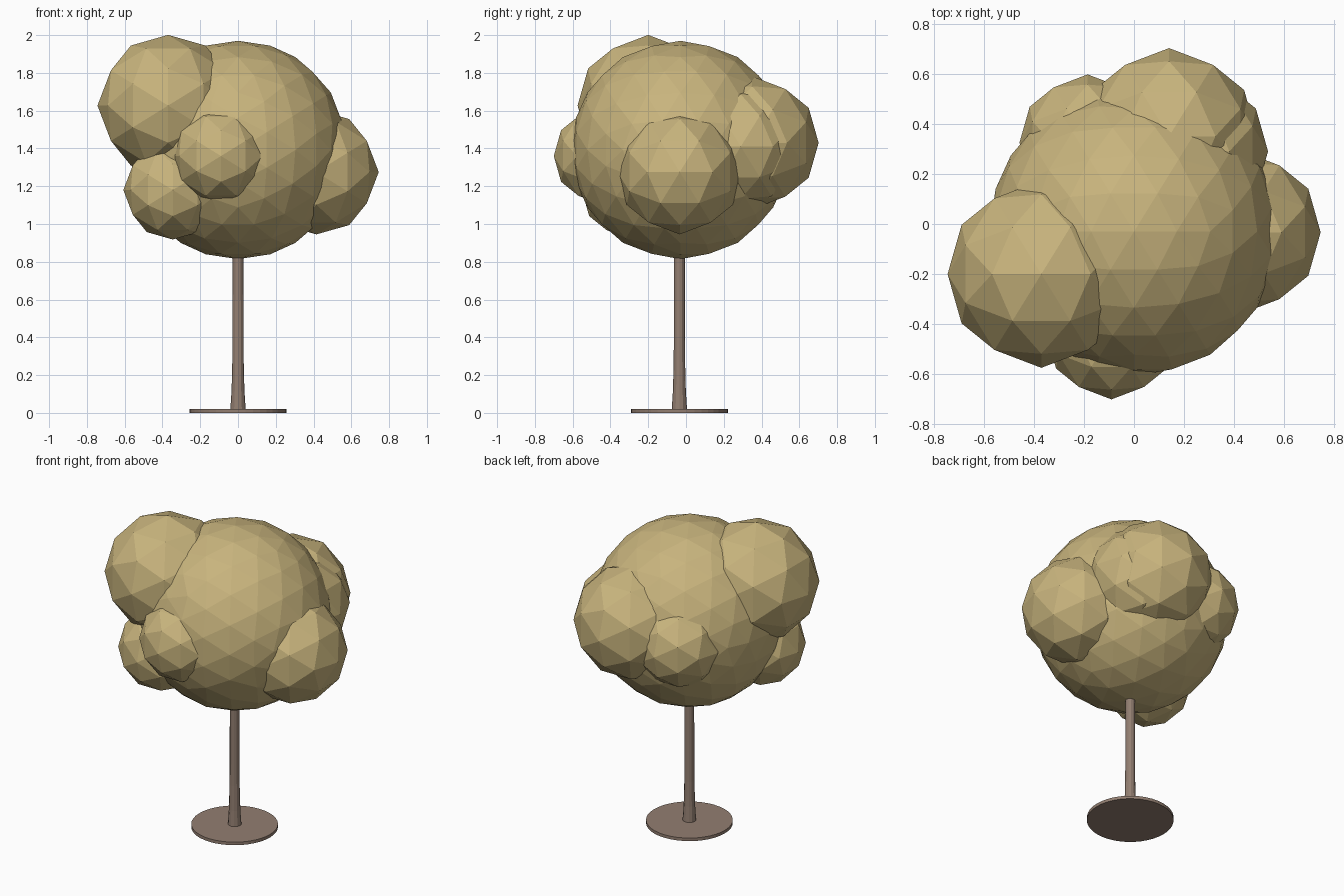
import bpy, bmesh, math
from mathutils import Matrix

if "Cube" in bpy.data.objects:
    bpy.data.objects.remove(bpy.data.objects["Cube"])


def material(name, rgb):
    m = bpy.data.materials.new(name)
    m.diffuse_color = (*rgb, 1)
    m.use_nodes = True
    m.node_tree.nodes["Principled BSDF"].inputs["Base Color"].default_value = m.diffuse_color
    return m


foliage = material("tan_foliage", (0.578, 0.456, 0.205))
bark = material("brown_bark", (0.29, 0.21, 0.165))
Y = -0.035  # the trunk stands slightly forward of the origin


def add_object(name, bm, mat):
    bmesh.ops.recalc_face_normals(bm, faces=bm.faces[:])
    mesh = bpy.data.meshes.new(name)
    bm.to_mesh(mesh)
    bm.free()
    mesh.materials.append(mat)
    obj = bpy.data.objects.new(name, mesh)
    bpy.context.collection.objects.link(obj)
    return obj


def leaf_ball(name, centre, radius, detail):
    # flat-shaded icosphere, turned so edge midpoints lie on the main axes
    bm = bmesh.new()
    turn = Matrix.Rotation(-math.atan(0.618034), 4, 'Y')
    bmesh.ops.create_icosphere(bm, subdivisions=detail, radius=radius,
                               matrix=Matrix.Translation(centre) @ turn)
    add_object(name, bm, foliage)


def turned(name, profile, sides):
    # closed round shape from (radius, height) rings
    bm = bmesh.new()
    rings = [[bm.verts.new((r * math.cos(2 * math.pi * i / sides),
                            Y + r * math.sin(2 * math.pi * i / sides), z))
              for i in range(sides)] for r, z in profile]
    for a, b in zip(rings, rings[1:]):
        for i in range(sides):
            j = (i + 1) % sides
            bm.faces.new((a[i], a[j], b[j], b[i]))
    bm.faces.new(rings[0])
    bm.faces.new(rings[-1])
    return add_object(name, bm, bark)


# Base disc and flared trunk
turned("base_disc", [(0.257, 0), (0.257, 0.02)], 40)
turned("trunk", [(0.041, 0.01), (0.034, 0.12), (0.03, 0.28), (0.028, 1.0)], 12)

# Main crown and the smaller clumps around it
leaf_ball("crown", (0, -0.03, 1.392), 0.578, 3)
clumps = [
    ("upper_left_clump", (-0.37, -0.2, 1.627), 0.374),
    ("front_clump", (-0.09, -0.44, 1.36), 0.26),
    ("lower_left_clump", (-0.345, -0.29, 1.18), 0.262),
    ("right_clump", (0.415, -0.033, 1.275), 0.33),
    ("back_clump", (0.14, 0.35, 1.43), 0.352),
    ("back_right_clump", (0.21, 0.29, 1.41), 0.325),
    ("back_left_clump", (-0.185, 0.325, 1.37), 0.272),
]
for name, centre, radius in clumps:
    leaf_ball(name, centre, radius, 2)
